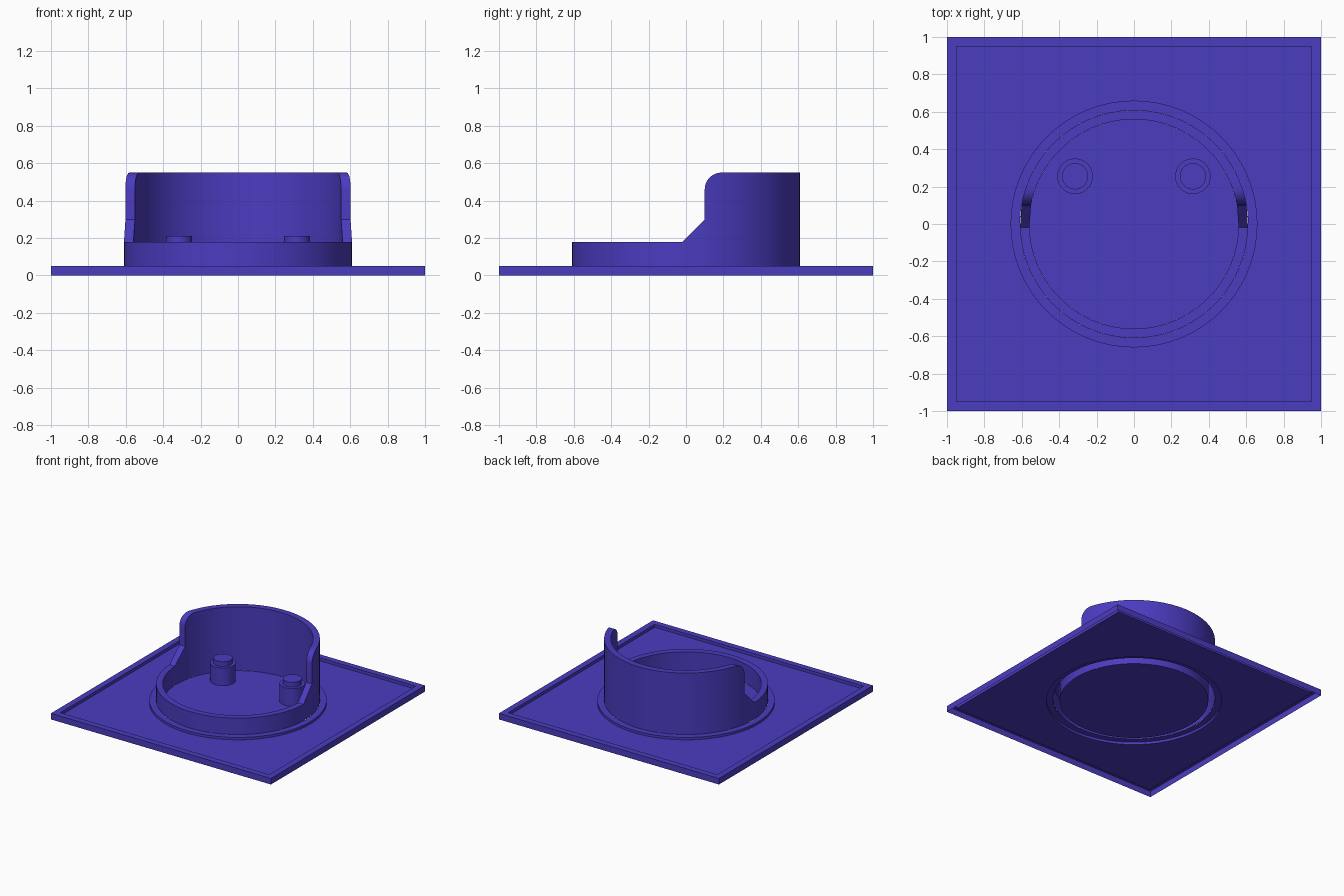
import bpy, bmesh
from math import sin, cos, pi, radians, sqrt

if "Cube" in bpy.data.objects:
    bpy.data.objects.remove(bpy.data.objects["Cube"])

N = 64
mat = bpy.data.materials.new("violet_blue")
mat.diffuse_color = (0.07, 0.045, 0.53, 1)
mat.use_nodes = True
mat.node_tree.nodes["Principled BSDF"].inputs["Base Color"].default_value = mat.diffuse_color


def ring(r, z, square=False, cx=0, cy=0):
    """Closed loop of N points: a circle, or the same rays projected on a square."""
    pts = []
    for i in range(N):
        c, s = cos(2 * pi * i / N), sin(2 * pi * i / N)
        k = r / max(abs(c), abs(s)) if square else r
        pts.append((cx + k * c, cy + k * s, z))
    return pts


def skin(name, loops, cap=False):
    """Join consecutive closed loops with faces, optionally capping the last one."""
    bm = bmesh.new()
    vs = [[bm.verts.new(p) for p in lp] for lp in loops]
    for a, b in zip(vs, vs[1:]):
        n = len(a)
        for i in range(n):
            j = (i + 1) % n
            bm.faces.new((a[i], a[j], b[j], b[i]))
    if cap:
        bm.faces.new(vs[-1])
    bmesh.ops.remove_doubles(bm, verts=bm.verts, dist=1e-5)
    me = bpy.data.meshes.new(name)
    bm.to_mesh(me)
    bm.free()
    me.materials.append(mat)
    ob = bpy.data.objects.new(name, me)
    bpy.context.collection.objects.link(ob)
    bpy.context.view_layer.objects.active = ob
    ob.select_set(True)
    bpy.ops.object.shade_smooth_by_angle(angle=radians(30))
    ob.select_set(False)
    return ob


R_OUT, R_IN = 0.61, 0.56
SHEET, FLANGE = 0.025, 0.045
LOW, HIGH = 0.18, 0.55

# Thin square plate with raised rim and a raised flange around the cup
skin("base_plate", [ring(1, 0, True), ring(1, 0.05, True), ring(0.95, 0.05, True),
                    ring(0.95, SHEET, True), ring(0.66, SHEET),
                    ring(0.66, FLANGE), ring(R_OUT, FLANGE)])

# Side profile of the cup opening (y, z): slope, upright, rounded corner
profile = [(-0.02, LOW), (0.1, 0.3)]
profile += [(0.19 - 0.09 * cos(t), 0.46 + 0.09 * sin(t))
            for t in [pi / 2 * i / 8 for i in range(9)]]


def wall(r, z=None):
    """Loop around the cup at radius r, following the opening profile or flat at z."""
    half = [(-r * cos(radians(t)), LOW) for t in range(0, 88, 6)]
    half += profile
    half += [(r * sin(radians(t)), HIGH) for t in range(24, 91, 6)]
    right = [(sqrt(max(r * r - y * y, 0)), y, h if z is None else z) for y, h in half]
    left = [(-x, y, h) for x, y, h in right[-2:0:-1]]
    return right + left


# Hollow cup wall, low at the front and tall at the back
skin("cup_wall", [wall(R_OUT, FLANGE), wall(R_OUT), wall(R_IN), wall(R_IN, SHEET)])

# Cup floor
skin("cup_floor", [ring(R_IN, SHEET), ring(R_IN - 0.01, SHEET)], cap=True)

# Two stepped pegs
for side, x in (("left", -0.315), ("right", 0.315)):
    skin("peg_" + side, [ring(r, z, cx=x, cy=0.255) for r, z in
                         ((0.095, SHEET), (0.095, 0.17), (0.07, 0.17), (0.07, 0.21))], cap=True)
